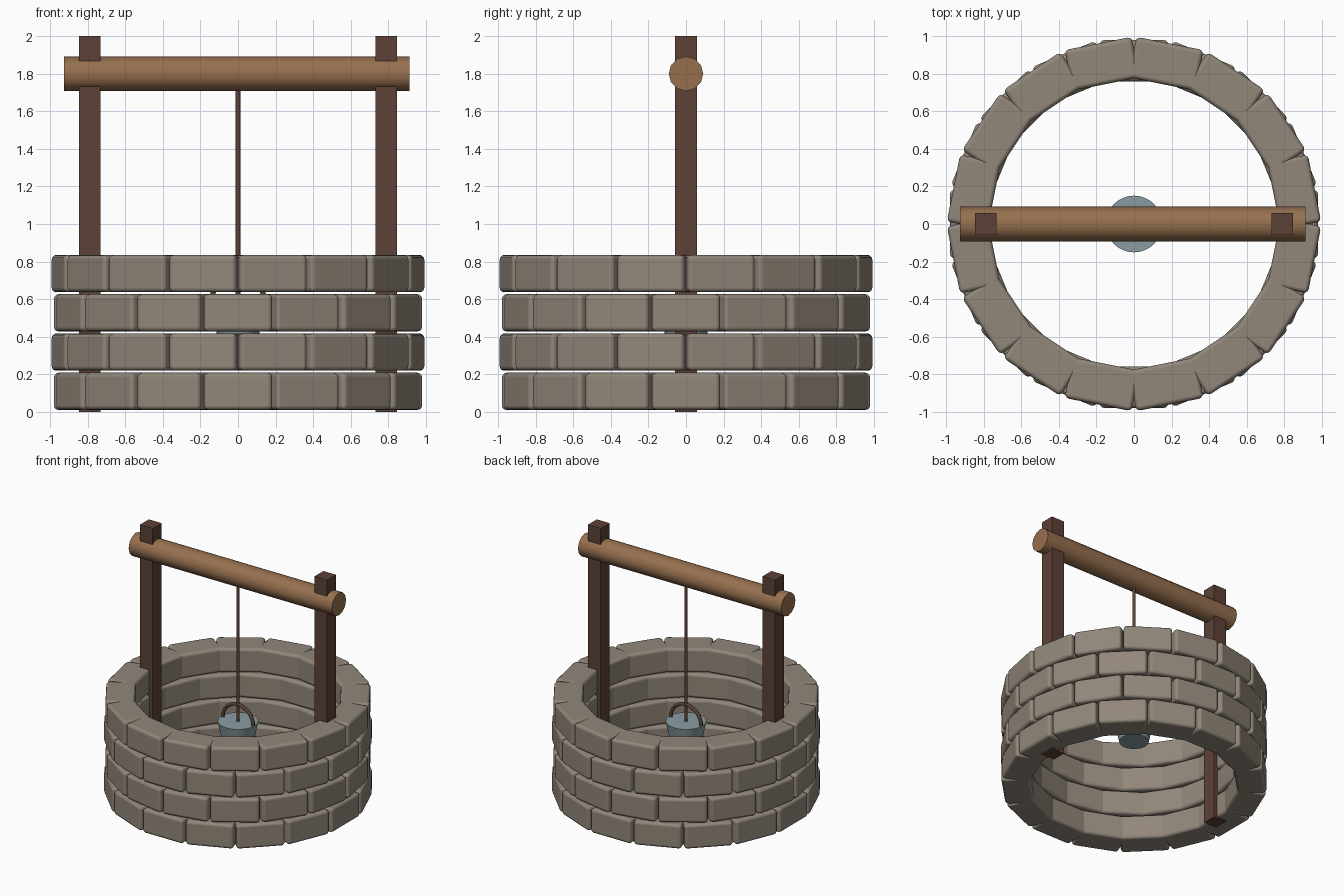
import bpy, bmesh, math
from mathutils import Matrix, Vector

if "Cube" in bpy.data.objects:
    bpy.data.objects.remove(bpy.data.objects["Cube"])


def material(name, rgb):
    m = bpy.data.materials.new(name)
    m.diffuse_color = (*rgb, 1)
    m.use_nodes = True
    m.node_tree.nodes["Principled BSDF"].inputs["Base Color"].default_value = m.diffuse_color
    return m


STONE = material("grey stone", (0.285, 0.242, 0.195))
LOG = material("light wood", (0.305, 0.162, 0.078))
DARK = material("dark wood", (0.107, 0.053, 0.037))
METAL = material("blue grey metal", (0.254, 0.335, 0.36))


def make(name, bm, mat):
    bmesh.ops.recalc_face_normals(bm, faces=bm.faces)
    me = bpy.data.meshes.new(name)
    bm.to_mesh(me)
    bm.free()
    ob = bpy.data.objects.new(name, me)
    me.materials.append(mat)
    bpy.context.collection.objects.link(ob)
    return ob


def smooth(ob, angle=40):
    bpy.ops.object.select_all(action='DESELECT')
    ob.select_set(True)
    bpy.context.view_layer.objects.active = ob
    bpy.ops.object.shade_smooth_by_angle(angle=math.radians(angle))


def box(bm, size, matrix):
    bmesh.ops.create_cube(bm, size=1, matrix=matrix @ Matrix.Diagonal((*size, 1)))


def cone(name, r1, r2, length, sides, matrix, mat):
    bm = bmesh.new()
    bmesh.ops.create_cone(bm, cap_ends=True, segments=sides, radius1=r1,
                          radius2=r2, depth=length, matrix=matrix)
    ob = make(name, bm, mat)
    smooth(ob)
    return ob


# Four staggered courses of rounded stones
COUNT = 16
INNER, OUTER = 0.76, 0.98
for course in range(4):
    bm = bmesh.new()
    for i in range(COUNT):
        turn = Matrix.Rotation((i + 0.5 * (course % 2)) * math.tau / COUNT, 4, 'Z')
        place = Matrix.Translation(((INNER + OUTER) / 2, 0, 0.109 + 0.209 * course))
        box(bm, (OUTER - INNER, 0.364, 0.198), turn @ place)
    ring = make(f"stone_course_{course + 1}", bm, STONE)
    for p in ring.data.polygons:
        p.use_smooth = True
    bev = ring.modifiers.new("rounded edges", 'BEVEL')
    bev.width = 0.024
    bev.segments = 3
    bev.harden_normals = True

# Upright posts
for side, label in ((-1, "left"), (1, "right")):
    bm = bmesh.new()
    box(bm, (0.116, 0.116, 2), Matrix.Translation((0.79 * side, 0, 1)))
    make(f"{label}_post", bm, DARK)

# Cross log
cone("cross_log", 0.092, 0.092, 1.84, 12,
     Matrix.Translation((-0.006, 0, 1.8)) @ Matrix.Rotation(math.pi / 2, 4, 'Y'), LOG)

# Rope from the log to the bucket
cone("rope", 0.013, 0.013, 1.2, 12, Matrix.Translation((0, 0, 1.19)), DARK)

# Tapered bucket
cone("bucket", 0.11, 0.151, 0.2, 32, Matrix.Translation((0, 0, 0.5)), METAL)

# Arched bucket handle: a round section swept along a half circle
bm = bmesh.new()
rings = []
for i in range(17):
    a = math.pi * i / 16
    out = Vector((math.cos(a), 0, math.sin(a)))
    ring = []
    for k in range(8):
        t = math.tau * k / 8
        p = out * (0.138 + 0.014 * math.cos(t)) + Vector((0, 0.014 * math.sin(t), 0.597))
        ring.append(bm.verts.new(p))
    rings.append(ring)
for a, b in zip(rings, rings[1:]):
    for k in range(8):
        bm.faces.new((a[k], a[(k + 1) % 8], b[(k + 1) % 8], b[k]))
bm.faces.new(rings[0])
bm.faces.new(rings[-1])
smooth(make("bucket_handle", bm, DARK), 50)
